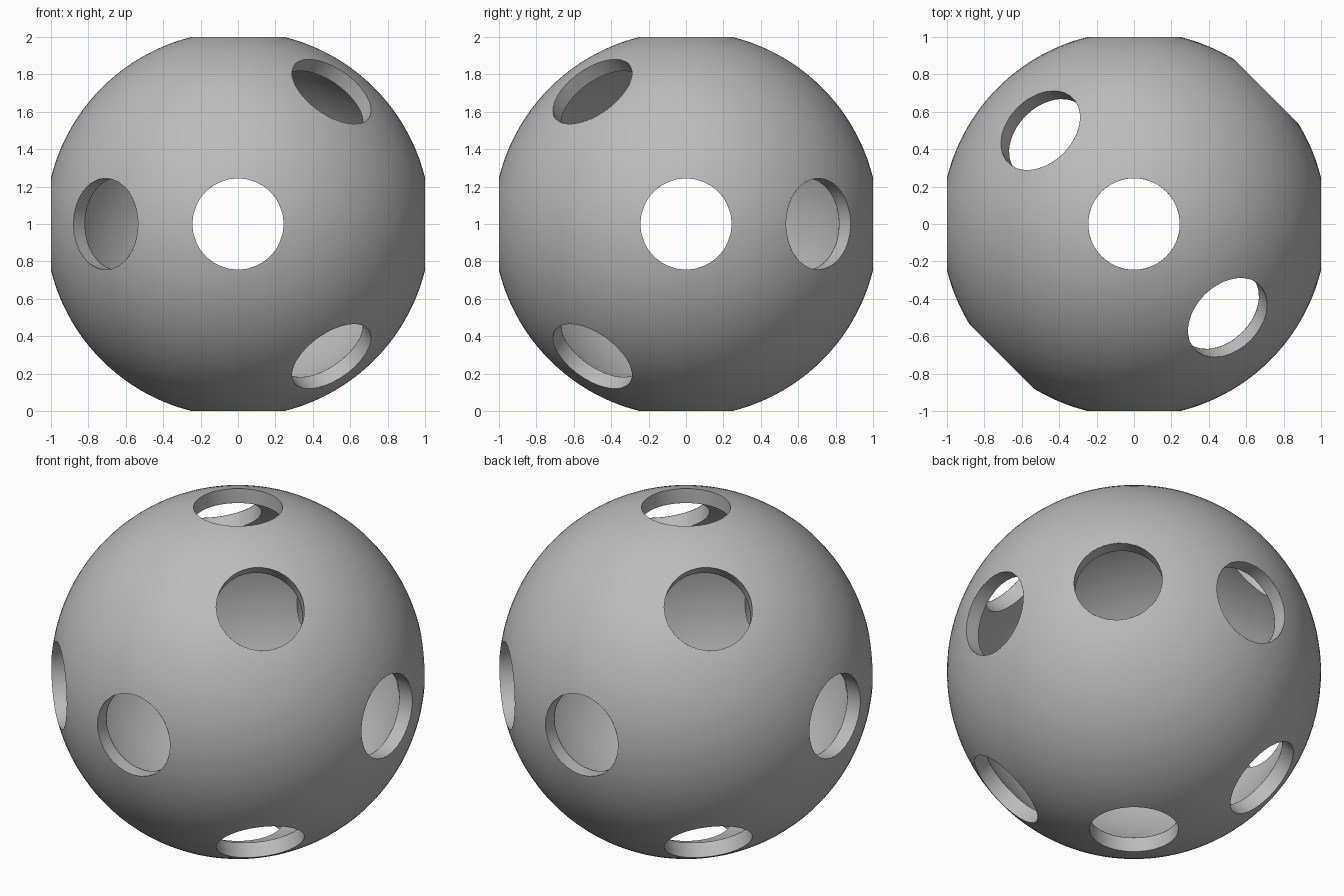
import bpy
import bmesh
from mathutils import Matrix, Vector

OUTER, INNER, HOLE = 1.03, 0.945, 0.245
CENTRE = Vector((0, 0, 1))

cube = bpy.data.objects.get("Cube")
if cube:
    bpy.data.objects.remove(cube, do_unlink=True)

grey = bpy.data.materials.new("grey plastic")
grey.use_nodes = True
colour = (0.5, 0.5, 0.5, 1)
grey.diffuse_color = colour
grey.node_tree.nodes["Principled BSDF"].inputs["Base Color"].default_value = colour

# Three axis bores, one level diagonal bore and two slanted bores, open at both ends
slant = 2 ** 0.5
axes = [(1, 0, 0), (0, 1, 0), (0, 0, 1), (1, 1, 0), (1, -1, slant), (1, -1, -slant)]
directions = [Vector(a).normalized() * side for a in axes for side in (1, -1)]


def rim_distance(radius):
    # Distance from the centre to the plane of a hole's rim
    return (radius ** 2 - HOLE ** 2) ** 0.5


def finish(bm, name):
    for face in bm.faces:
        face.smooth = True
    mesh = bpy.data.meshes.new(name)
    bm.to_mesh(mesh)
    bm.free()
    mesh.materials.append(grey)
    obj = bpy.data.objects.new(name, mesh)
    obj.location = CENTRE
    bpy.context.collection.objects.link(obj)


def shell(name, radius, inward):
    # A sphere with a cap sliced off at each hole
    bm = bmesh.new()
    bmesh.ops.create_uvsphere(bm, u_segments=128, v_segments=64, radius=radius)
    for direction in directions:
        bmesh.ops.bisect_plane(bm, geom=bm.verts[:] + bm.edges[:] + bm.faces[:],
                               plane_co=direction * rim_distance(radius),
                               plane_no=direction, clear_outer=True)
    if inward:
        bmesh.ops.reverse_faces(bm, faces=bm.faces[:])
    finish(bm, name)


shell("outer_shell", OUTER, False)
shell("inner_shell", INNER, True)

# Straight round walls joining the two shells
walls = bmesh.new()
near, far = rim_distance(INNER), rim_distance(OUTER)
for direction in directions:
    turn = direction.to_track_quat("Z", "Y").to_matrix().to_4x4()
    place = Matrix.Translation(direction * (near + far) / 2) @ turn
    bmesh.ops.create_cone(walls, cap_ends=False, segments=96, radius1=HOLE,
                          radius2=HOLE, depth=far - near, matrix=place)
bmesh.ops.reverse_faces(walls, faces=walls.faces[:])
finish(walls, "hole_walls")
